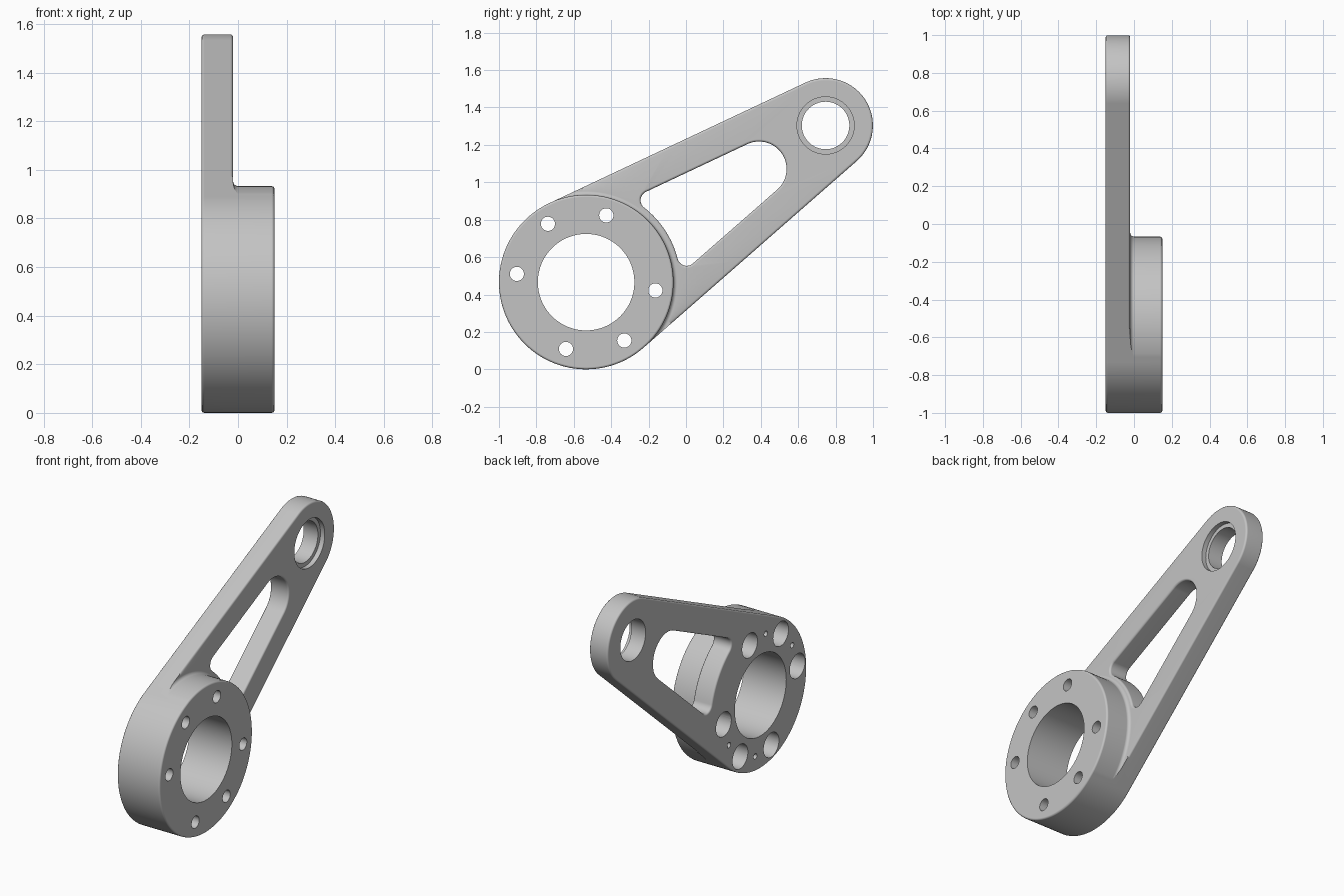
import bpy
import bmesh
from math import sin, cos, pi, radians, asin, acos, degrees

if "Cube" in bpy.data.objects:
    bpy.data.objects.remove(bpy.data.objects["Cube"], do_unlink=True)

# Main dimensions: the arm lies in the YZ plane, its thickness runs along X
HUB_Y, HUB_Z, TILT = -0.534, 0.466, radians(33.2)
HUB_R, END_R, REACH = 0.466, 0.253, 1.53
BACK, PLATE, FRONT = -0.15, -0.02, 0.15
EDGE, FILLET = 0.012, 0.02
TAPER = degrees(asin((HUB_R - END_R) / REACH))
SIDE = 90 - TAPER

metal = bpy.data.materials.new("light grey metal")
metal.use_nodes = True
grey = (0.55, 0.55, 0.55, 1)
metal.diffuse_color = grey
metal.node_tree.nodes["Principled BSDF"].inputs["Base Color"].default_value = grey


def arc(u, v, r, start, end, n):
    """Points of an arc in arm coordinates; angles in degrees."""
    angles = [radians(start + (end - start) * i / n) for i in range(n + 1)]
    return [(u + r * cos(a), v + r * sin(a)) for a in angles]


def circle(r, u=0, v=0, n=128):
    return arc(u, v, r, 0, 360, n)[:-1]


def loft(name, layers, wrap=False, open_path=False):
    """Skin a stack of (outline, x) layers into a solid."""
    bm = bmesh.new()
    rows = []
    for outline, x in layers:
        rows.append([bm.verts.new((x, HUB_Y + u * cos(TILT) - v * sin(TILT),
                                   HUB_Z + u * sin(TILT) + v * cos(TILT)))
                     for u, v in outline])
    count = len(rows[0])
    pairs = list(zip(rows, rows[1:])) + ([(rows[-1], rows[0])] if wrap else [])
    for low, high in pairs:
        for i in range(count - 1 if open_path else count):
            j = (i + 1) % count
            bm.faces.new((low[i], low[j], high[j], high[i]))
    if open_path:
        bm.faces.new([row[0] for row in rows])
        bm.faces.new([row[-1] for row in rows])
    elif not wrap:
        bm.faces.new(rows[0])
        bm.faces.new(rows[-1])
    bmesh.ops.recalc_face_normals(bm, faces=bm.faces[:])
    mesh = bpy.data.meshes.new(name)
    bm.to_mesh(mesh)
    bm.free()
    mesh.materials.append(metal)
    obj = bpy.data.objects.new(name, mesh)
    bpy.context.collection.objects.link(obj)
    return obj


def quarter(size, steps=3):
    """(inset, depth) pairs rounding from a flat face into a wall."""
    turns = [pi / 2 * i / steps for i in range(steps + 1)]
    return [(size * (1 - sin(t)), size * (1 - cos(t))) for t in turns]


def arm_outline(o):
    return (arc(REACH, 0, END_R + o, -SIDE, SIDE, 56)
            + arc(0, 0, HUB_R + o, SIDE, 360 - SIDE, 72))


def window_outline(o):
    tip_u, tip_r, corner_r, inner_r = 1.105, 0.147, 0.05, 0.505
    wall = tip_u * cos(radians(SIDE)) + tip_r
    dist = inner_r + corner_r
    turn = SIDE - degrees(acos((wall - corner_r) / dist))
    cu, cv = dist * cos(radians(turn)), dist * sin(radians(turn))
    return (arc(tip_u, 0, tip_r + o, -SIDE, SIDE, 40)
            + arc(cu, cv, corner_r + o, SIDE, turn + 180, 16)
            + arc(0, 0, inner_r - o, turn, -turn, 20)[1:-1]
            + arc(cu, -cv, corner_r + o, -turn - 180, -SIDE, 16))


def front_edge_path(o):
    """Open path along both straight sides and round the small end."""
    f = 0.13
    r = HUB_R + f * (END_R - HUB_R) + o
    return (arc(f * REACH, 0, r, -SIDE, -SIDE, 1)[:1]
            + arc(REACH, 0, END_R + o, -SIDE, SIDE, 56)
            + arc(f * REACH, 0, r, SIDE, SIDE, 1)[:1])


# Body: full-thickness rounded solid of the whole outline
rounding = quarter(EDGE)
arm = loft("lever_arm",
           [(arm_outline(-i), BACK + d) for i, d in rounding]
           + [(arm_outline(-i), FRONT - d) for i, d in reversed(rounding)])
cutters = []

# Clear everything in front of the thin arm, leaving a filleted hub
clear_r = HUB_R + 0.001
profile = [(clear_r - EDGE, 0.2), (2.3, 0.2), (2.3, PLATE)]
profile += [(clear_r + i, PLATE + d) for d, i in reversed(quarter(FILLET, 5))]
profile += [(clear_r - i, FRONT - d) for i, d in reversed(rounding)]
cutters.append(loft("front_clearance", [(circle(r), x) for r, x in profile], wrap=True))

# Rounded front edge of the thin arm
profile = [(-EDGE - 0.003, PLATE + 0.0005)]
profile += [(-i, PLATE - d) for i, d in rounding[1:]]
profile += [(0.02, PLATE - EDGE), (0.02, 0.0), (-EDGE - 0.003, 0.0)]
cutters.append(loft("edge_rounding", [(front_edge_path(o), x) for o, x in profile],
                    wrap=True, open_path=True))

# Tapered window with rounded rims
layers = [(window_outline(EDGE), BACK - 0.05)]
layers += [(window_outline(i), BACK + d) for i, d in rounding]
layers += [(window_outline(i), PLATE - d) for i, d in reversed(rounding)]
layers += [(window_outline(EDGE), 0.05)]
cutters.append(loft("window_cut", layers))

# Hub bore and stepped bore at the small end
cutters.append(loft("hub_bore", [(circle(0.258), -0.3), (circle(0.258), 0.3)]))
steps = [(0.127, -0.3), (0.127, PLATE - 0.03), (0.153, PLATE - 0.03), (0.153, 0.1)]
cutters.append(loft("end_bore", [(circle(r, REACH, 0, 64), x) for r, x in steps]))

# Counterbored bolt holes and small dowel holes, mirrored about the arm axis
BOLT_RING = 0.373
bolt_steps = [(0.077, -0.2), (0.077, 0.03), (0.038, 0.03), (0.038, 0.2)]
dowel_steps = [(0.017, -0.2), (0.017, -0.03)]
for angles, hole in (((40, 90, 140), bolt_steps), ((65, 115), dowel_steps)):
    for angle in angles:
        for side in (1, -1):
            a = radians(angle * side)
            u, v = BOLT_RING * cos(a), BOLT_RING * sin(a)
            cutters.append(loft("hole_cut", [(circle(r, u, v, 32), x) for r, x in hole]))

# Apply every cut in turn
bpy.ops.object.select_all(action='DESELECT')
bpy.context.view_layer.objects.active = arm
arm.select_set(True)
for cutter in cutters:
    cutter.hide_render = True
    cut = arm.modifiers.new("cut", 'BOOLEAN')
    cut.operation = 'DIFFERENCE'
    cut.solver = 'EXACT'
    cut.object = cutter
    bpy.ops.object.modifier_apply(modifier=cut.name)
    bpy.data.objects.remove(cutter, do_unlink=True)

# Smooth curved walls, crisp machined edges
bpy.ops.object.shade_smooth_by_angle(angle=radians(35))
weighted = arm.modifiers.new("weighted_normals", 'WEIGHTED_NORMAL')
weighted.keep_sharp = True
